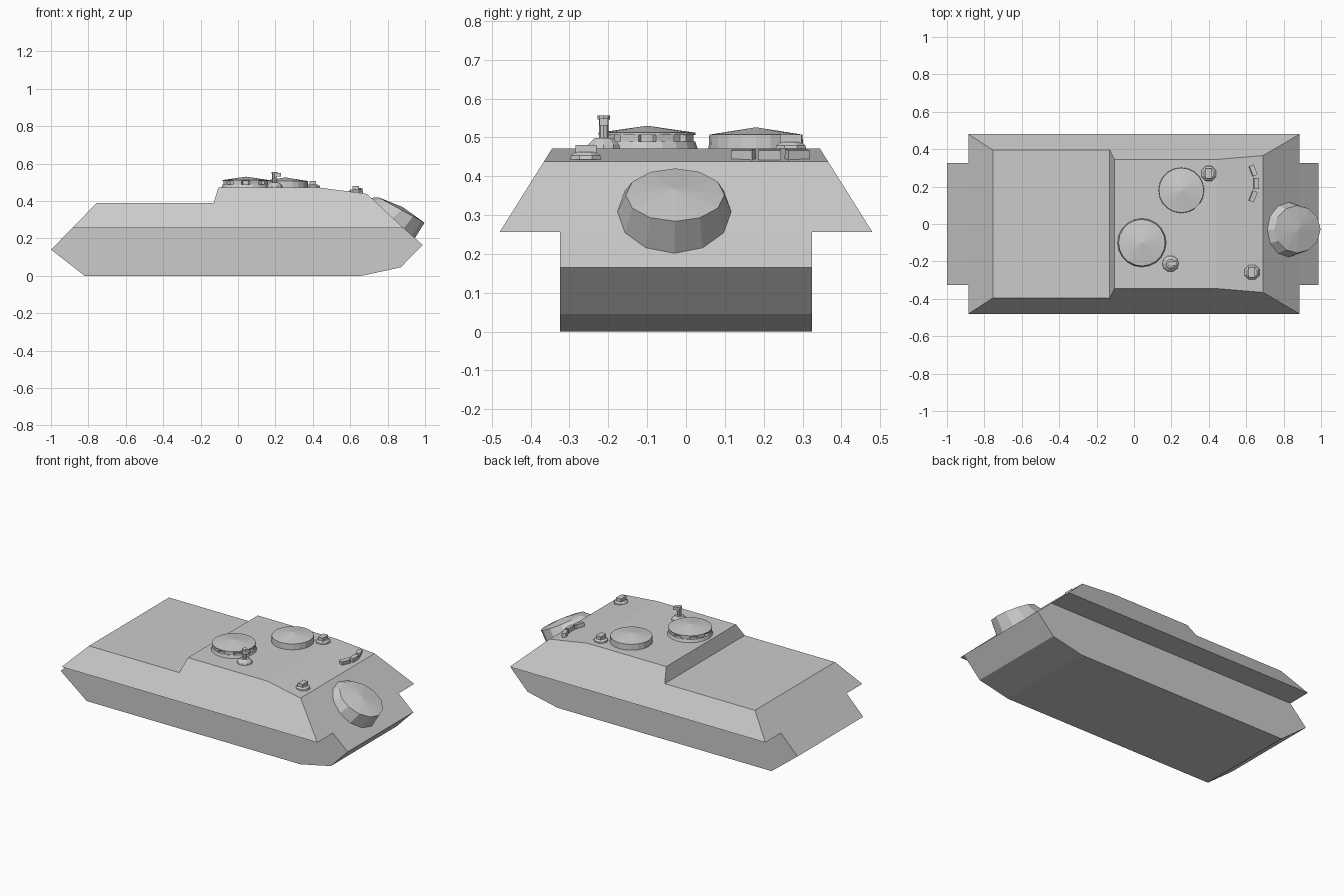
import bpy, bmesh
from math import sin, cos, pi
from mathutils import Vector, Matrix

if "Cube" in bpy.data.objects:
    bpy.data.objects.remove(bpy.data.objects["Cube"])


def finish(bm, name):
    bmesh.ops.recalc_face_normals(bm, faces=bm.faces)
    me = bpy.data.meshes.new(name)
    bm.to_mesh(me)
    bm.free()
    ob = bpy.data.objects.new(name, me)
    bpy.context.collection.objects.link(ob)
    return ob


def prism(bm, profile, half_width):
    """Side profile (x, z) spread to both sides; last edge is left open."""
    left, right = ([bm.verts.new((x, s * half_width(z), z)) for x, z in profile] for s in (-1, 1))
    bm.faces.new(left)
    bm.faces.new(right[::-1])
    for i in range(len(profile) - 1):
        bm.faces.new((left[i], left[i + 1], right[i + 1], right[i]))


def rings(name, center, levels, sides, apex=None, turn=0.0):
    """Stacked (radius, height) rings closed by a flat or peaked top."""
    bm = bmesh.new()
    c = Vector(center)
    loops = [[bm.verts.new(c + Vector((r * cos(turn + 2 * pi * i / sides),
                                       r * sin(turn + 2 * pi * i / sides), h)))
              for i in range(sides)] for r, h in levels]
    bridge(bm, loops, c + Vector((0, 0, apex)) if apex else None)
    bm.faces.new(loops[0])
    return finish(bm, name)


def bridge(bm, loops, tip=None):
    n = len(loops[0])
    for a, b in zip(loops, loops[1:]):
        for i in range(n):
            j = (i + 1) % n
            bm.faces.new((a[i], a[j], b[j], b[i]))
    if tip is None:
        bm.faces.new(loops[-1])
    else:
        t = bm.verts.new(tip)
        for i in range(n):
            bm.faces.new((loops[-1][i], loops[-1][(i + 1) % n], t))


def box(name, center, size, rot=0.0, tilt=0.0):
    bm = bmesh.new()
    m = (Matrix.Translation(center) @ Matrix.Rotation(rot, 4, 'Z')
         @ Matrix.Rotation(tilt, 4, 'Y') @ Matrix.Diagonal((*size, 1)))
    bmesh.ops.create_cube(bm, size=1, matrix=m)
    return finish(bm, name)


# Lower hull tub
bm = bmesh.new()
prism(bm, [(0.885, 0.256), (0.987, 0.165), (0.87, 0.045), (0.67, 0.002), (0.66, 0),
           (-0.82, 0), (-1, 0.14), (-0.885, 0.256)], lambda z: 0.325)
finish(bm, "lower_hull")

# Upper hull with sloping sides, plus sponson undersides
bm = bmesh.new()
prism(bm, [(-0.885, 0.256), (-0.755, 0.39), (-0.13, 0.39), (-0.105, 0.471),
           (0.44, 0.471), (0.69, 0.438), (0.885, 0.256)],
      lambda z: 0.48 - 0.628 * (z - 0.256))
for s in (-1, 1):
    bm.faces.new([bm.verts.new((x, s * y, 0.256)) for x, y in
                  ((-0.885, 0.325), (0.885, 0.325), (0.885, 0.48), (-0.885, 0.48))])
bmesh.ops.remove_doubles(bm, verts=bm.verts, dist=1e-5)
finish(bm, "upper_hull")

# Faceted bulge on the nose plate: base lies along the slope, cap leans less
bm = bmesh.new()


def tilted_ring(center, slope, r_long, r_side, n=12):
    c, d = Vector(center), Vector(slope).normalized()
    return [bm.verts.new(c + d * r_long * cos(2 * pi * i / n)
                         + Vector((0, r_side * sin(2 * pi * i / n), 0))) for i in range(n)]


base = tilted_ring((0.827, 0 - 0.03, 0.308), (0.24, 0, -0.22), 0.16, 0.147)
rim = tilted_ring((0.874, -0.028, 0.352), (0.245, 0, -0.135), 0.141, 0.127)
bridge(bm, [base, rim], (0.881, -0.028, 0.367))
bm.faces.new(base)
finish(bm, "nose_bulge")

# Commander's cupola: base ring, vision blocks, lid
cx, cy = 0.042, -0.10
rings("cupola_base", (cx, cy, 0.468), [(0.131, 0), (0.124, 0.021)], 20)
rings("cupola_core", (cx, cy, 0.487), [(0.105, 0), (0.105, 0.02)], 20)
for i in range(8):
    a = 2 * pi * (i + 0.5) / 8
    box("cupola_vision_block", (cx + 0.108 * cos(a), cy + 0.108 * sin(a), 0.496),
        (0.022, 0.05, 0.020), a)
rings("cupola_lid", (cx, cy, 0.506), [(0.125, 0), (0.125, 0.006)], 20, 0.024)

# Second roof hatch
rings("roof_hatch", (0.253, 0.18, 0.468), [(0.122, 0), (0.12, 0.039)], 20, 0.058)

# Driver's periscopes in an arc
for x, y, a in ((0.637, 0.286, 0.38), (0.653, 0.216, 0), (0.637, 0.148, -0.38)):
    box("driver_periscope", (x, y, 0.455), (0.026, 0.058, 0.027), a, 0.13)

# Small rotating periscopes
for x, y, z in ((0.63, -0.258, 0.443), (0.40, 0.27, 0.469)):
    rings("periscope_mount", (x, y, z), [(0.043, 0), (0.041, 0.010), (0.029, 0.019)], 8, turn=pi / 8)
    box("periscope_head", (x, y, z + 0.022), (0.034, 0.054, 0.032))

# Sight post beside the cupola
px, py = 0.195, -0.212
rings("sight_base", (px, py, 0.468), [(0.045, 0), (0.042, 0.014), (0.024, 0.031)], 10)
rings("sight_post", (px, py, 0.497), [(0.012, 0), (0.012, 0.058)], 8)
rings("sight_cap", (px, py, 0.546), [(0.016, 0), (0.016, 0.01)], 8)
box("sight_lens", (px + 0.014, py, 0.540), (0.042, 0.022, 0.018))
